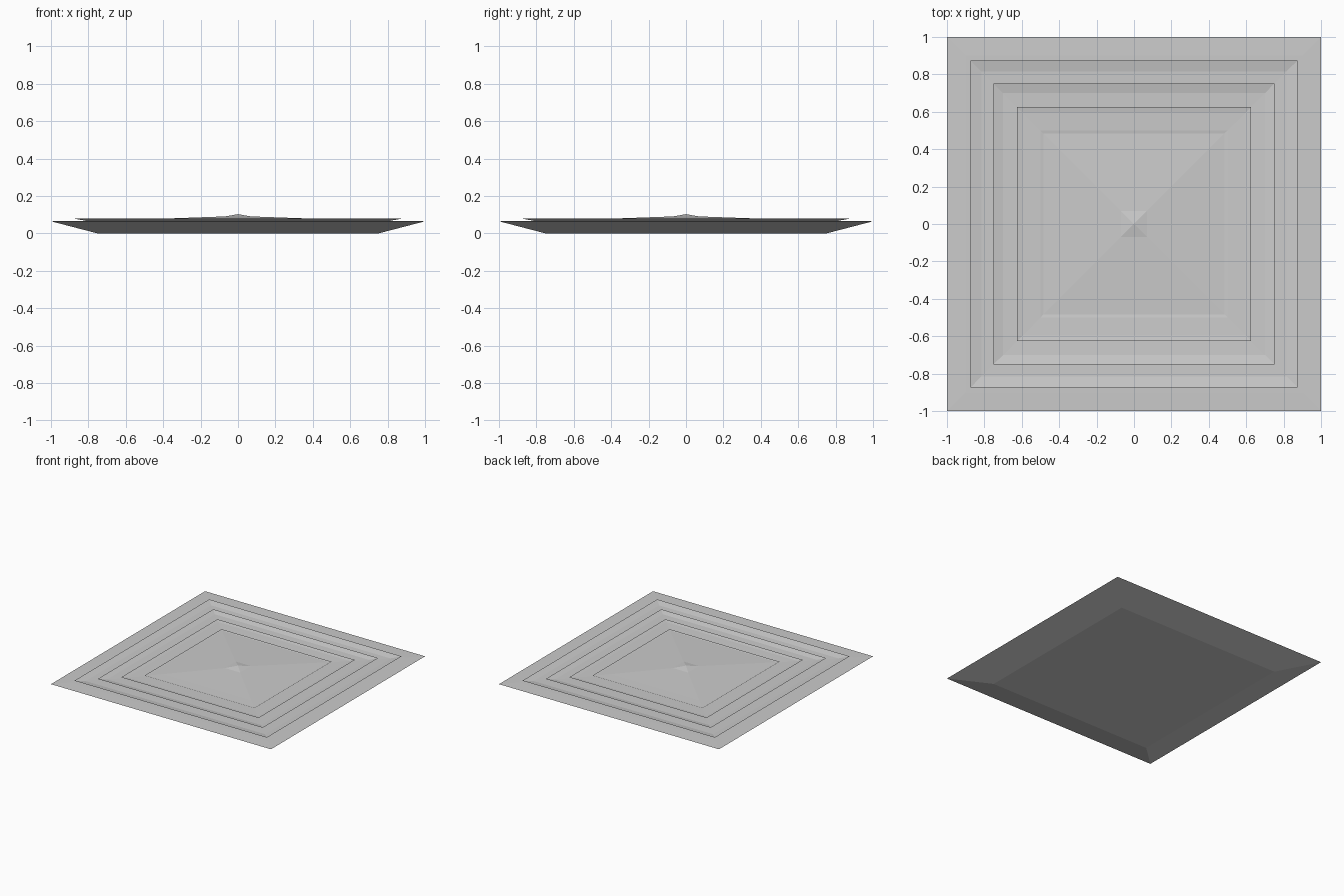
import bpy, bmesh

if "Cube" in bpy.data.objects:
    bpy.data.objects.remove(bpy.data.objects["Cube"])


def square_loft(name, profile, cap_bottom=False):
    """Sweep a (half width, height) profile around a square; half width 0 is an apex."""
    bm = bmesh.new()
    corners = [(-1, -1), (1, -1), (1, 1), (-1, 1)]
    rings = []
    for r, z in profile:
        if r == 0:
            rings.append([bm.verts.new((0, 0, z))])
        else:
            rings.append([bm.verts.new((r * x, r * y, z)) for x, y in corners])
    if cap_bottom:
        bm.faces.new(rings[0][::-1])
    for a, b in zip(rings, rings[1:]):
        for i in range(4):
            j = (i + 1) % 4
            if len(b) == 1:
                bm.faces.new((a[i], a[j], b[0]))
            else:
                bm.faces.new((a[i], a[j], b[j], b[i]))
    mesh = bpy.data.meshes.new(name)
    bm.to_mesh(mesh)
    bm.free()
    obj = bpy.data.objects.new(name, mesh)
    bpy.context.collection.objects.link(obj)
    return obj


# Base tray: flared sides and a broad, nearly level border
square_loft("base_tray", [(0.75, 0), (1.0, 0.065), (0.90, 0.067), (0.81, 0.067)], True)

# Nested overhanging rims: underside root, raised edge, inner slope, next root
tiers = [
    (0.81, 0.067, 0.875, 0.079, 0.815, 0.069, 0.69, 0.067),
    (0.69, 0.067, 0.75, 0.079, 0.70, 0.070, 0.59, 0.068),
    (0.59, 0.068, 0.625, 0.078, 0.595, 0.074, 0.48, 0.071),
]
for n, (r0, z0, r1, z1, r2, z2, r3, z3) in enumerate(tiers, 1):
    square_loft(f"rim_{n}", [(r0, z0), (r1, z1), (r2, z2), (r3, z3)])

# Centre panel: shallow lip rising to a low pyramid with a steeper tip
square_loft("centre_panel", [(0.48, 0.071), (0.50, 0.078), (0.485, 0.076), (0.40, 0.079),
                             (0.07, 0.091), (0, 0.103)])
